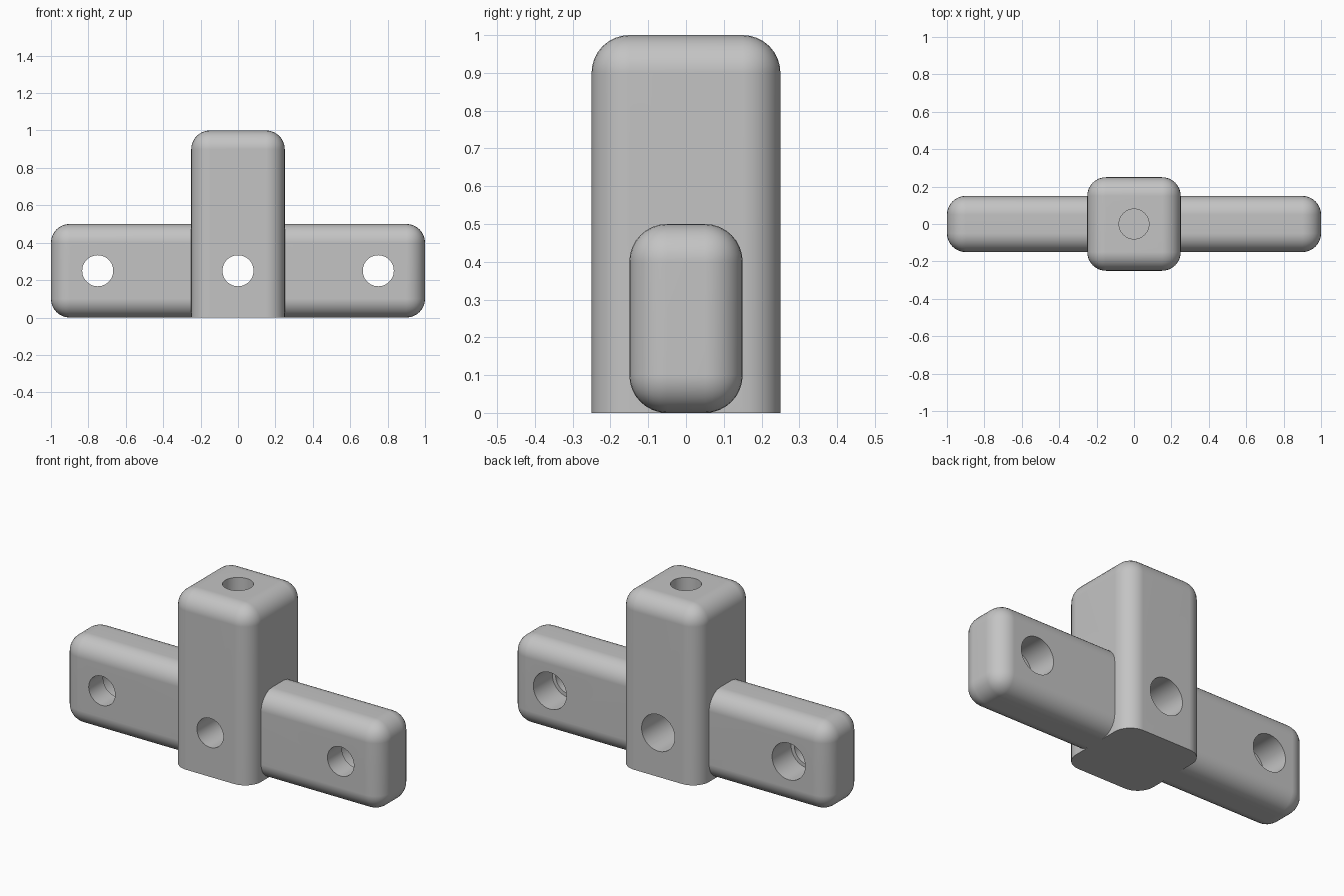
import bpy, bmesh, math
from mathutils import Matrix, Vector

if "Cube" in bpy.data.objects:
    bpy.data.objects.remove(bpy.data.objects["Cube"])

grey = bpy.data.materials.new("plain_grey")
grey.diffuse_color = (0.55, 0.55, 0.55, 1)
grey.use_nodes = True
grey.node_tree.nodes["Principled BSDF"].inputs["Base Color"].default_value = grey.diffuse_color


def rounded_block(name, size, radius, flat_base=False):
    """Block standing on z = 0 with rounded edges; the base can stay sharp."""
    bm = bmesh.new()
    bmesh.ops.create_cube(bm, size=1)
    bmesh.ops.scale(bm, vec=size, verts=bm.verts)
    bmesh.ops.translate(bm, vec=(0, 0, size[2] / 2), verts=bm.verts)
    edges = [e for e in bm.edges
             if not (flat_base and all(v.co.z < 0.001 for v in e.verts))]
    bmesh.ops.bevel(bm, geom=edges, offset=radius, segments=8, profile=0.5,
                    affect='EDGES', clamp_overlap=False)
    return to_object(bm, name)


def drill(name, start, end, radius):
    """Cylinder cutter running from start to end."""
    start, end = Vector(start), Vector(end)
    axis = end - start
    place = Matrix.Translation((start + end) / 2) @ \
        axis.to_track_quat('Z', 'Y').to_matrix().to_4x4()
    bm = bmesh.new()
    bmesh.ops.create_cone(bm, cap_ends=True, segments=48, radius1=radius,
                          radius2=radius, depth=axis.length, matrix=place)
    ob = to_object(bm, name)
    ob.hide_render = True
    return ob


def to_object(bm, name):
    mesh = bpy.data.meshes.new(name)
    bm.to_mesh(mesh)
    bm.free()
    mesh.materials.append(grey)
    ob = bpy.data.objects.new(name, mesh)
    bpy.context.collection.objects.link(ob)
    return ob


def combine(target, other, operation):
    """Apply a boolean and discard the second object."""
    bpy.context.view_layer.objects.active = target
    mod = target.modifiers.new("combine", 'BOOLEAN')
    mod.operation = operation
    mod.solver = 'EXACT'
    mod.object = other
    bpy.ops.object.modifier_apply(modifier=mod.name)
    bpy.data.objects.remove(other)


# Upright post joined with the cross arm
bracket = rounded_block("bracket", (0.5, 0.5, 1.0), 0.1, flat_base=True)
combine(bracket, rounded_block("cross_arm", (2.0, 0.3, 0.5), 0.1), 'UNION')

# Stepped holes through the arm and post: narrow in front, wide behind
for x in (-0.75, 0, 0.75):
    combine(bracket, drill("narrow_bore", (x, -0.5, 0.25), (x, 0.5, 0.25), 0.083), 'DIFFERENCE')
    combine(bracket, drill("wide_bore", (x, -0.02, 0.25), (x, 0.5, 0.25), 0.104), 'DIFFERENCE')

# Blind hole in the top of the post
combine(bracket, drill("top_bore", (0, 0, 0.5), (0, 0, 1.2), 0.08), 'DIFFERENCE')

# Smooth rounded edges, crisp hole rims and flat faces
bpy.ops.object.select_all(action='DESELECT')
bracket.select_set(True)
bpy.context.view_layer.objects.active = bracket
bpy.ops.object.shade_smooth_by_angle(angle=math.radians(30))
normals = bracket.modifiers.new("flat_face_normals", 'WEIGHTED_NORMAL')
normals.keep_sharp = True
